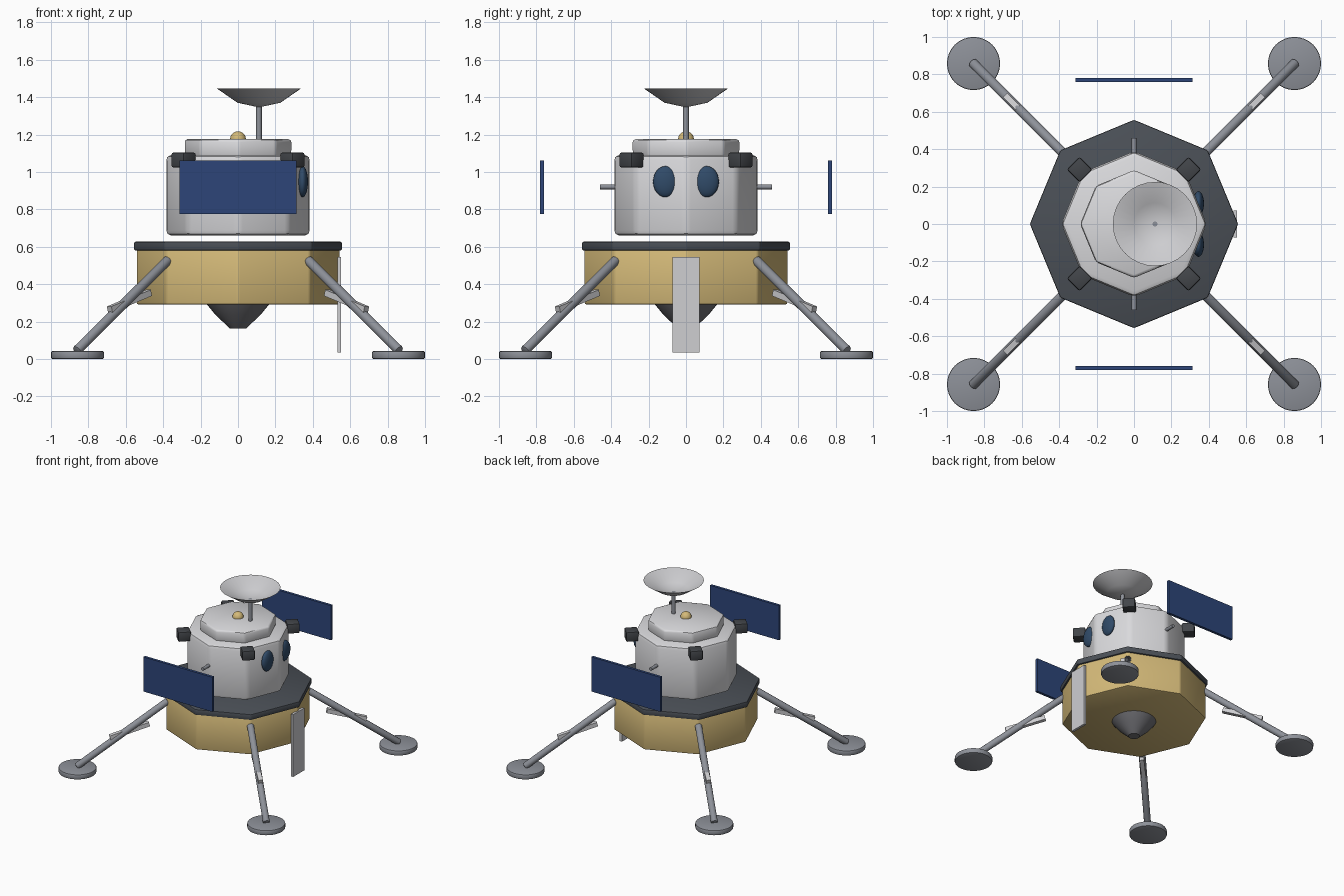
import bpy, bmesh, math
from mathutils import Vector, Matrix

cube = bpy.data.objects.get("Cube")
if cube:
    bpy.data.objects.remove(cube, do_unlink=True)


def material(name, r, g, b):
    m = bpy.data.materials.new(name)
    m.use_nodes = True
    m.diffuse_color = (r, g, b, 1)
    node = next(n for n in m.node_tree.nodes if n.type == 'BSDF_PRINCIPLED')
    node.inputs["Base Color"].default_value = (r, g, b, 1)
    return m


gold = material("gold foil", 0.66, 0.49, 0.19)
white = material("white hull", 0.70, 0.70, 0.72)
light = material("light grey", 0.62, 0.62, 0.64)
metal = material("strut grey", 0.27, 0.285, 0.32)
dark = material("dark deck", 0.07, 0.08, 0.095)
black = material("thruster grey", 0.055, 0.06, 0.068)
engine = material("engine grey", 0.16, 0.16, 0.175)
blue = material("solar blue", 0.026, 0.06, 0.19)
glass = material("window blue", 0.03, 0.07, 0.14)


def finish(name, bm, mat, place=None, bevel=0, angle=40):
    """Bevel, place and shade a mesh, then link it as an object."""
    if bevel:
        sharp = [e for e in bm.edges if e.calc_face_angle(0) > math.radians(30)]
        bmesh.ops.bevel(bm, geom=sharp, offset=bevel, segments=2,
                        profile=0.5, affect='EDGES')
    if place:
        bm.transform(place)
    bmesh.ops.recalc_face_normals(bm, faces=bm.faces[:])
    mesh = bpy.data.meshes.new(name)
    bm.to_mesh(mesh)
    bm.free()
    mesh.materials.append(mat)
    obj = bpy.data.objects.new(name, mesh)
    bpy.context.collection.objects.link(obj)
    bpy.ops.object.select_all(action='DESELECT')
    obj.select_set(True)
    bpy.context.view_layer.objects.active = obj
    bpy.ops.object.shade_smooth_by_angle(angle=math.radians(angle))
    return obj


def prism(name, mat, radius, low, high, sides=8, x=0, y=0, bevel=0):
    bm = bmesh.new()
    bmesh.ops.create_cone(bm, cap_ends=True, segments=sides, radius1=radius,
                          radius2=radius, depth=high - low)
    return finish(name, bm, mat, Matrix.Translation((x, y, (low + high) / 2)), bevel)


def box(name, mat, centre, size, turn=None, bevel=0):
    bm = bmesh.new()
    bmesh.ops.create_cube(bm, size=1)
    bm.transform(Matrix.Diagonal((*size, 1)))
    place = Matrix.Translation(centre)
    if turn:
        place = place @ turn
    return finish(name, bm, mat, place, bevel)


def along(start, end):
    """Matrix that turns z along the line, and its length and middle."""
    a, b = Vector(start), Vector(end)
    return (b - a).to_track_quat('Z', 'Y').to_matrix().to_4x4(), (b - a).length, (a + b) / 2


def rod(name, mat, start, end, radius, bevel=0):
    turn, length, middle = along(start, end)
    bm = bmesh.new()
    bmesh.ops.create_cone(bm, cap_ends=True, segments=16, radius1=radius,
                          radius2=radius, depth=length)
    return finish(name, bm, mat, Matrix.Translation(middle) @ turn, bevel)


def ball(name, mat, centre, scale):
    bm = bmesh.new()
    bmesh.ops.create_uvsphere(bm, u_segments=24, v_segments=16, radius=1)
    return finish(name, bm, mat, Matrix.Translation(centre) @ Matrix.Diagonal((*scale, 1)))


def lathe(name, mat, profile, x=0, angle=40):
    bm = bmesh.new()
    verts = [bm.verts.new((r, 0, z)) for r, z in profile]
    edges = [bm.edges.new(pair) for pair in zip(verts, verts[1:])]
    bmesh.ops.spin(bm, geom=verts + edges, cent=(0, 0, 0), axis=(0, 0, 1),
                   angle=math.tau, steps=32)
    bmesh.ops.remove_doubles(bm, verts=bm.verts[:], dist=0.0001)
    return finish(name, bm, mat, Matrix.Translation((x, 0, 0)), angle=angle)


# Lower stage, deck and engine
prism("lower_stage", gold, 0.544, 0.29, 0.59, bevel=0.012)
prism("deck", dark, 0.557, 0.58, 0.627, bevel=0.008)
lathe("engine_nozzle", engine,
      [(0, 0.3), (0.172, 0.3), (0.165, 0.29), (0.12, 0.235), (0.043, 0.163), (0, 0.163)])

# Crew cabin, roof and windows
prism("cabin", white, 0.389, 0.66, 1.09, bevel=0.028)
prism("cabin_roof", white, 0.288, 1.08, 1.175, bevel=0.016)
ball("beacon", gold, (0, 0, 1.175), (0.042, 0.042, 0.042))
for side, label in ((1, "back"), (-1, "front")):
    ball(label + "_window", glass, (0.345, 0.11 * side, 0.948), (0.029, 0.066, 0.083))
    # Solar panels stand clear of their short support rods
    rod(label + "_panel_rod", metal, (0, 0.33 * side, 0.92), (0, 0.46 * side, 0.92), 0.013)
    box(label + "_solar_panel", blue, (0, 0.77 * side, 0.918), (0.627, 0.022, 0.284))

# Dish antenna
rod("antenna_mast", metal, (0.112, 0, 1.16), (0.112, 0, 1.352), 0.015)
lathe("antenna_dish", light,
      [(0, 1.345), (0.115, 1.37), (0.225, 1.446), (0.221, 1.446), (0.113, 1.374), (0, 1.349)],
      x=0.112, angle=50)

# Ladder plate
box("ladder", light, (0.542, 0, 0.29), (0.02, 0.144, 0.512))

# Four corners: leg, brace, foot pad and thruster block
for sx, left in ((1, "left"), (-1, "right")):
    for sy, end in ((1, "back"), (-1, "front")):
        tag = end + "_" + left

        def corner(d, z):
            return (sx * d, sy * d, z)

        rod(tag + "_leg", metal, corner(0.375, 0.528), corner(0.862, 0.045), 0.026, bevel=0.005)
        turn, length, middle = along(corner(0.475, 0.354), corner(0.686, 0.264))
        box(tag + "_brace", light, middle, (0.034, 0.034, length), turn)
        prism(tag + "_foot", metal, 0.142, 0, 0.042, 32, sx * 0.858, sy * 0.858, bevel=0.008)
        box(tag + "_thruster", black, corner(0.291, 1.064), (0.096, 0.096, 0.08),
            Matrix.Rotation(math.radians(45), 4, 'Z'), bevel=0.01)
